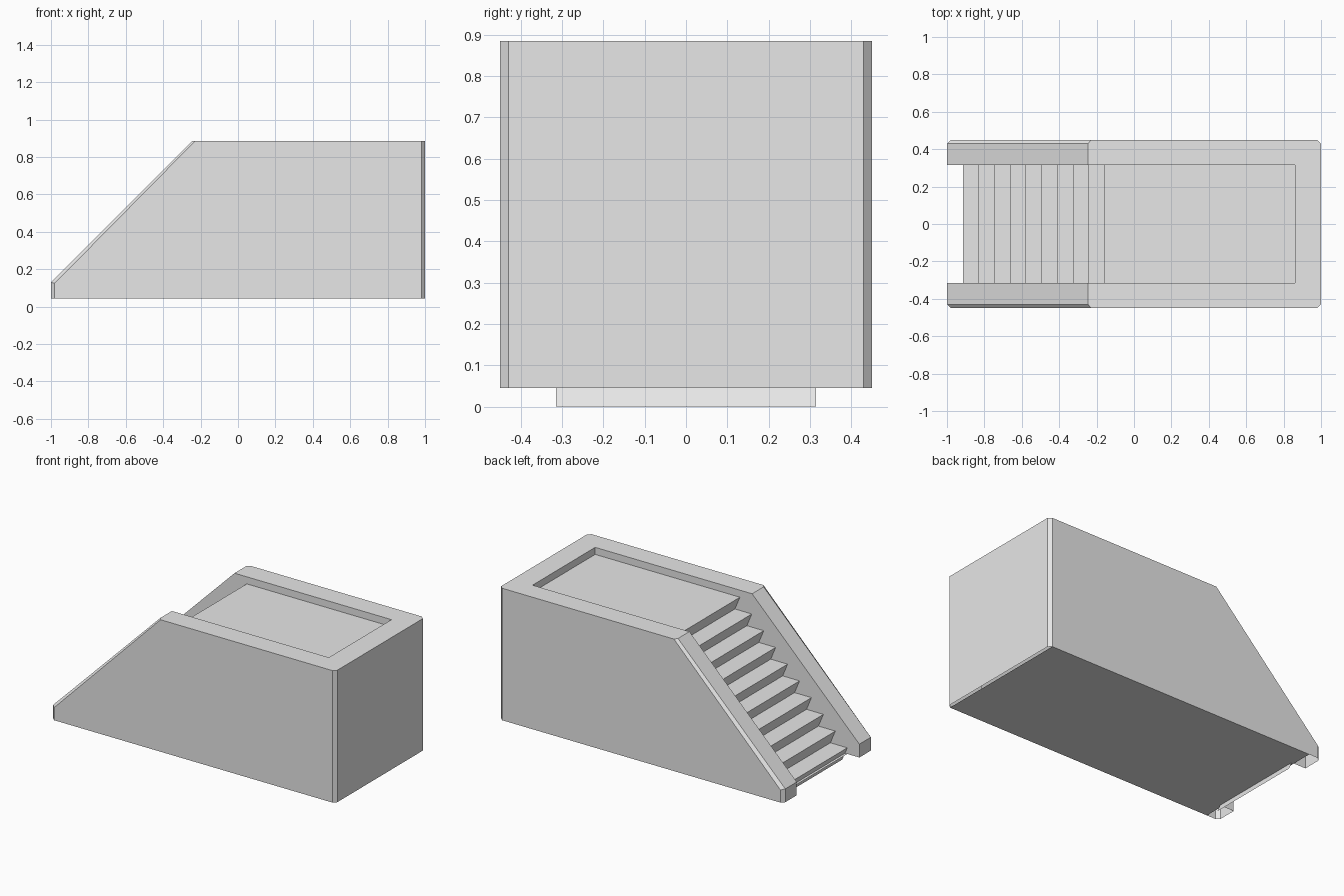
import bpy, bmesh

cube = bpy.data.objects.get("Cube")
if cube:
    bpy.data.objects.remove(cube, do_unlink=True)

grey = bpy.data.materials.new("plain grey")
grey.use_nodes = True
grey.diffuse_color = (0.8, 0.8, 0.8, 1)
grey.node_tree.nodes["Principled BSDF"].inputs["Base Color"].default_value = (0.8, 0.8, 0.8, 1)

BASE, TOP = 0.045, 0.885
OUT, EDGE, INNER = 0.45, 0.43, 0.315
PIT_END = 0.86
STEPS, RUN, RISE, NOSING = 10, 0.084, 0.084, 0.035
FIRST_X = -0.915


def make(name, faces, mirror=False):
    """Build a flat-shaded object from faces given as point lists."""
    bm = bmesh.new()
    for pts in faces:
        bm.faces.new([bm.verts.new(p) for p in pts])
    bmesh.ops.remove_doubles(bm, verts=bm.verts, dist=0.0001)
    bmesh.ops.recalc_face_normals(bm, faces=bm.faces)
    mesh = bpy.data.meshes.new(name)
    bm.to_mesh(mesh)
    bm.free()
    mesh.materials.append(grey)
    obj = bpy.data.objects.new(name, mesh)
    bpy.context.collection.objects.link(obj)
    if mirror:
        mod = obj.modifiers.new("mirror", 'MIRROR')
        mod.use_axis = (False, True, False)
    return obj


def at_y(profile, y):
    return [(x, y, z) for x, z in profile]


def band(a, b):
    """Quads between two matching rows of points."""
    return [(a[i], a[i + 1], b[i + 1], b[i]) for i in range(len(a) - 1)]


# Side profiles run from the low end, up the slope and along the top
side = [(-0.98, BASE), (-0.98, 0.125), (-0.23, TOP), (0.98, TOP), (0.98, BASE)]
rim = [(-1, BASE), (-1, 0.13), (-0.245, TOP), (1, TOP), (1, BASE)]
inner = rim[:3] + [(PIT_END, TOP), (PIT_END, BASE)]

# Side walls: outer face, chamfer, cap and inner face
walls = [at_y(side, OUT), at_y(inner, INNER)]
walls += band(at_y(side, OUT), at_y(rim, EDGE))
walls += band(at_y(rim[:3], EDGE), at_y(rim[:3], INNER))
walls.append([(-0.245, EDGE, TOP), (1, EDGE, TOP), (1, INNER, TOP),
              (PIT_END, INNER, TOP), (-0.245, INNER, TOP)])
make("side_walls", walls, mirror=True)

# End wall with its rim and the recess edge
end = [(1, BASE), (1, TOP), (PIT_END, TOP), (PIT_END, RISE * STEPS)]
end_faces = [[(1, EDGE, BASE), (1, EDGE, TOP), (1, -EDGE, TOP), (1, -EDGE, BASE)]]
end_faces += band(at_y(end[1:], INNER), at_y(end[1:], -INNER))
make("end_wall", end_faces)

# Steps with leaning risers, finishing in the landing
zigzag = []
for k in range(STEPS):
    x = FIRST_X + k * RUN
    zigzag += [(x + NOSING, k * RISE), (x, (k + 1) * RISE)]
zigzag.append((PIT_END, STEPS * RISE))
make("steps_and_landing", band(at_y(zigzag, INNER), at_y(zigzag, -INNER)))

# Underside plate
make("underside", [[(FIRST_X, -OUT, BASE), (FIRST_X, OUT, BASE),
                    (0.98, OUT, BASE), (0.98, -OUT, BASE)]])
